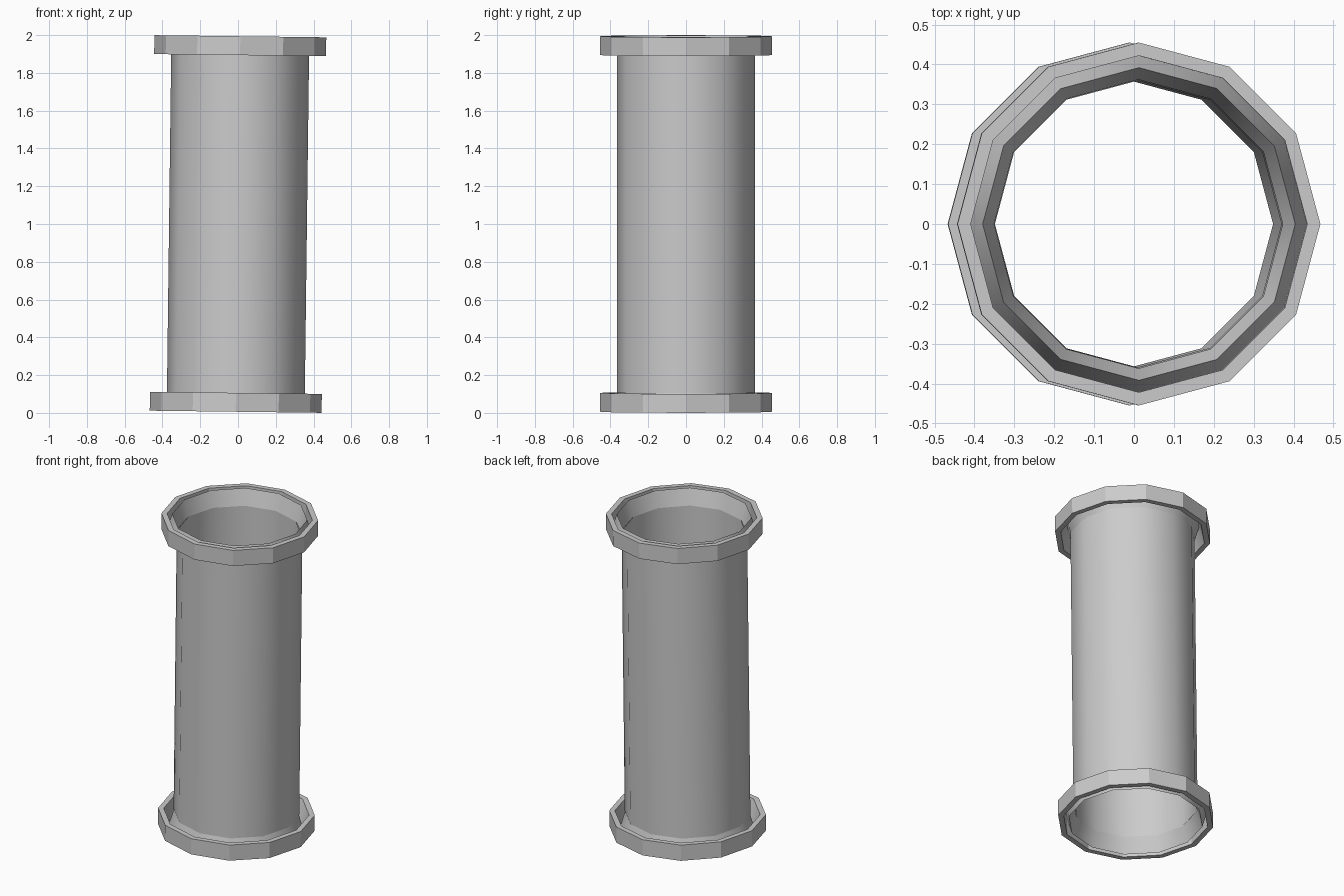
import bpy, bmesh, math
from mathutils import Matrix

if "Cube" in bpy.data.objects:
    bpy.data.objects.remove(bpy.data.objects["Cube"], do_unlink=True)

SIDES = 12
HALF = 0.994        # half of the pipe length
INNER = 0.894       # height where the flanges begin
LEAN = Matrix.Translation((0, 0, 1)) @ Matrix.Rotation(0.0125, 4, "Y")

grey = bpy.data.materials.new("plain grey")
grey.use_nodes = True
colour = (0.6, 0.6, 0.6, 1)
grey.diffuse_color = colour
grey.node_tree.nodes["Principled BSDF"].inputs["Base Color"].default_value = colour


def lathe(name, profile, closed=False, flip=False, smooth=True):
    """Spin a (radius, height) profile into a twelve-sided part."""
    bm = bmesh.new()
    rings = []
    for r, z in profile:
        rings.append([bm.verts.new((r * math.cos(math.tau * i / SIDES),
                                    r * math.sin(math.tau * i / SIDES), z))
                      for i in range(SIDES)])
    pairs = list(zip(rings, rings[1:]))
    if closed:
        pairs.append((rings[-1], rings[0]))
    for a, b in pairs:
        for i in range(SIDES):
            j = (i + 1) % SIDES
            bm.faces.new((a[i], a[j], b[j], b[i]))
    if flip:
        bmesh.ops.reverse_faces(bm, faces=bm.faces[:])
    bm.transform(LEAN)
    mesh = bpy.data.meshes.new(name)
    bm.to_mesh(mesh)
    bm.free()
    mesh.materials.append(grey)
    obj = bpy.data.objects.new(name, mesh)
    bpy.context.collection.objects.link(obj)
    if smooth:
        bpy.ops.object.select_all(action="DESELECT")
        obj.select_set(True)
        bpy.context.view_layer.objects.active = obj
        bpy.ops.object.shade_smooth_by_angle(angle=math.radians(35))
    return obj


# Long thin-walled pipe, open at both ends
lathe("pipe_outside", [(0.365, -INNER), (0.365, INNER)])
lathe("pipe_inside", [(0.36, -INNER), (0.36, INNER)], flip=True)

for label, s in (("top", 1), ("bottom", -1)):
    # Flange ring
    lathe(label + "_flange",
          [(0.455, s * INNER), (0.455, s * HALF), (0.422, s * HALF), (0.422, s * INNER)],
          closed=True, flip=s < 0, smooth=False)
    # Folded lip: flares out from the pipe, then turns back to meet the flange
    lathe(label + "_lip",
          [(0.422, s * INNER), (0.392, s * HALF), (0.362, s * INNER)],
          flip=s < 0)
